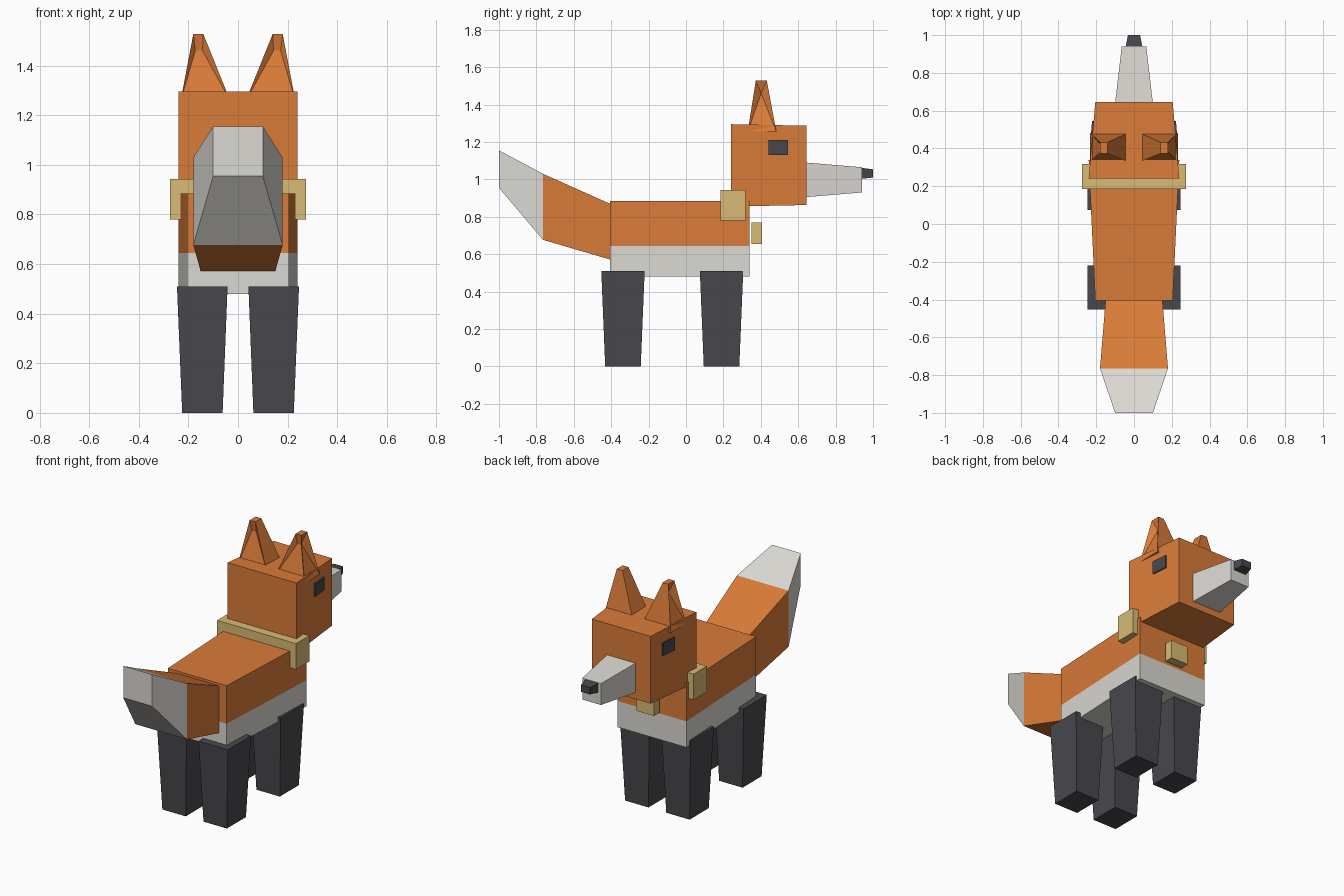
import bpy, bmesh

if "Cube" in bpy.data.objects:
    bpy.data.objects.remove(bpy.data.objects["Cube"])


def material(name, rgb):
    m = bpy.data.materials.new(name)
    m.diffuse_color = (*rgb, 1.0)
    m.use_nodes = True
    m.node_tree.nodes["Principled BSDF"].inputs["Base Color"].default_value = m.diffuse_color
    return m


ORANGE = material("fox_orange", (0.70, 0.20, 0.04))
WHITE = material("off_white", (0.71, 0.69, 0.64))
DARK = material("charcoal", (0.066, 0.065, 0.075))
TAN = material("collar_tan", (0.69, 0.50, 0.18))


def build(name, verts, faces, mats, face_mats=None):
    bm = bmesh.new()
    vs = [bm.verts.new(v) for v in verts]
    for i, f in enumerate(faces):
        face = bm.faces.new([vs[k] for k in f])
        face.material_index = face_mats[i] if face_mats else 0
    bmesh.ops.recalc_face_normals(bm, faces=bm.faces[:])
    me = bpy.data.meshes.new(name)
    bm.to_mesh(me)
    bm.free()
    for m in mats:
        me.materials.append(m)
    ob = bpy.data.objects.new(name, me)
    bpy.context.collection.objects.link(ob)
    return ob


def loft(name, rings, mats):
    """Skin four-cornered rings; one material per segment, end caps follow."""
    n = len(rings)
    faces, idx = [(0, 1, 2, 3)], [0]
    for s in range(n - 1):
        for k in range(4):
            a, b = s * 4 + k, s * 4 + (k + 1) % 4
            faces.append((a, b, b + 4, a + 4))
            idx.append(s)
    faces.append(tuple(range(n * 4 - 4, n * 4)))
    idx.append(n - 2)
    return build(name, [v for r in rings for v in r], faces, mats, idx)


def ring_y(y, half, z0, z1):
    return [(-half, y, z0), (half, y, z0), (half, y, z1), (-half, y, z1)]


def ring_z(z, x0, x1, y0, y1):
    return [(x0, y0, z), (x1, y0, z), (x1, y1, z), (x0, y1, z)]


# Body: widens toward the chest, white belly below an orange back
def body_ring(z):
    return [(-0.205, -0.405, z), (0.205, -0.405, z), (0.24, 0.34, z), (-0.24, 0.34, z)]


loft("body", [body_ring(z) for z in (0.48, 0.645, 0.885)], [WHITE, ORANGE])

# Head, muzzle and nose
loft("head", [ring_y(0.24, 0.24, 0.855, 1.295), ring_y(0.645, 0.205, 0.863, 1.287)], [ORANGE])
loft("muzzle", [ring_y(0.64, 0.10, 0.905, 1.09), ring_y(0.94, 0.065, 0.93, 1.065)], [WHITE])
loft("nose", [ring_y(0.935, 0.045, 1.003, 1.062), ring_y(1.0, 0.032, 1.01, 1.054)], [DARK])

# Tail with a white tip
loft("tail", [ring_y(-0.40, 0.15, 0.57, 0.867), ring_y(-0.765, 0.18, 0.677, 1.03),
              ring_y(-1.0, 0.10, 0.955, 1.155)], [ORANGE, WHITE])

# Collar and tag
loft("collar", [ring_y(0.185, 0.275, 0.78, 0.943), ring_y(0.317, 0.275, 0.78, 0.943)], [TAN])
loft("collar_tag", [ring_y(0.35, 0.06, 0.655, 0.77), ring_y(0.405, 0.06, 0.655, 0.77)], [TAN])

for side, sx in (("left", -1), ("right", 1)):
    # Legs taper toward the ground
    for part, cy in (("front", 0.19), ("back", -0.337)):
        loft(f"{part}_leg_{side}",
             [ring_z(0.0, sx * 0.062, sx * 0.225, cy - 0.095, cy + 0.095),
              ring_z(0.51, sx * 0.042, sx * 0.246, cy - 0.116, cy + 0.116)], [DARK])

    # Eye plates follow the slanted cheeks
    eye = []
    for z in (1.13, 1.21):
        eye.append([(sx * 0.215, 0.44, z), (sx * 0.231, 0.44, z),
                    (sx * 0.222, 0.545, z), (sx * 0.206, 0.545, z)])
    loft(f"eye_{side}", eye, [DARK])

    # Ears: tapered blocks with folds on the outer and rear faces under the tip
    ear = ring_z(1.255, sx * 0.03, sx * 0.232, 0.33, 0.483)
    ear += ring_z(1.528, sx * 0.14, sx * 0.18, 0.373, 0.432)
    ear += [(sx * 0.16, 0.402, 1.46),
            (sx * 0.143, 0.385, 1.46), (sx * 0.172, 0.385, 1.46)]
    build(f"ear_{side}", ear,
          [(0, 1, 2, 3), (4, 5, 6, 7), (2, 3, 7, 6), (3, 0, 4, 7),
           (1, 2, 8), (2, 6, 8), (6, 5, 8), (5, 1, 8),
           (0, 1, 10, 9), (1, 5, 10), (5, 4, 9, 10), (4, 0, 9)], [ORANGE])
